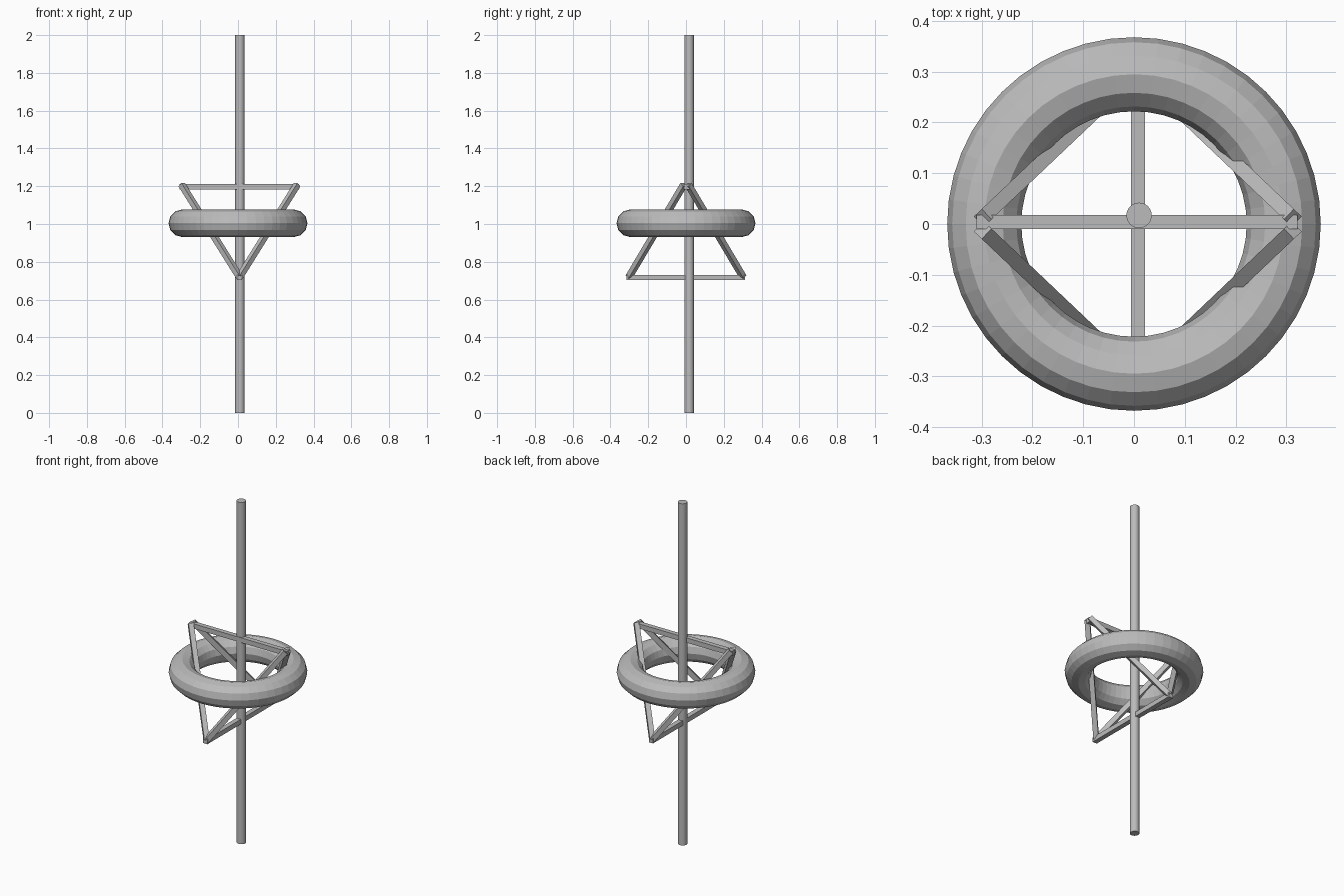
import bpy
from mathutils import Vector

cube = bpy.data.objects.get("Cube")
if cube:
    bpy.data.objects.remove(cube, do_unlink=True)

# One plain grey for every part
grey = bpy.data.materials.new("plain_grey")
grey.use_nodes = True
colour = (0.5, 0.5, 0.5, 1)
grey.diffuse_color = colour
grey.node_tree.nodes["Principled BSDF"].inputs["Base Color"].default_value = colour


def finish(name):
    obj = bpy.context.object
    obj.name = name
    obj.data.materials.append(grey)
    return obj


def beam(name, start, end, width=0.028):
    """Square bar running between two points."""
    start, end = Vector(start), Vector(end)
    axis = end - start
    bpy.ops.mesh.primitive_cube_add(size=1, location=(start + end) / 2)
    obj = finish(name)
    obj.scale = (width, width, axis.length)
    obj.rotation_euler = axis.to_track_quat("Z", "Y").to_euler()


# Upright pole
bpy.ops.mesh.primitive_cylinder_add(vertices=32, radius=0.025, depth=2,
                                    location=(0.01, 0.017, 1))
finish("pole")
bpy.ops.object.shade_smooth_by_angle()

# Ring around the frame
bpy.ops.mesh.primitive_torus_add(major_radius=0.295, minor_radius=0.073,
                                 major_segments=48, minor_segments=12,
                                 location=(0, 0, 1.004))
finish("ring")

# Crossed top and bottom bars
beam("top_bar", (-0.31, 0.004, 1.197), (0.322, 0.004, 1.197))
beam("bottom_bar", (0.008, -0.315, 0.717), (0.008, 0.313, 0.717))

# Four slanted bars joining the ends of the crossed bars
for x, side in ((-0.298, "right"), (0.313, "left")):
    for y, face in ((-1, "front"), (1, "back")):
        beam(f"{face}_{side}_strut", (x, y * 0.012, 1.208),
             (0.008, y * 0.302, 0.72))
